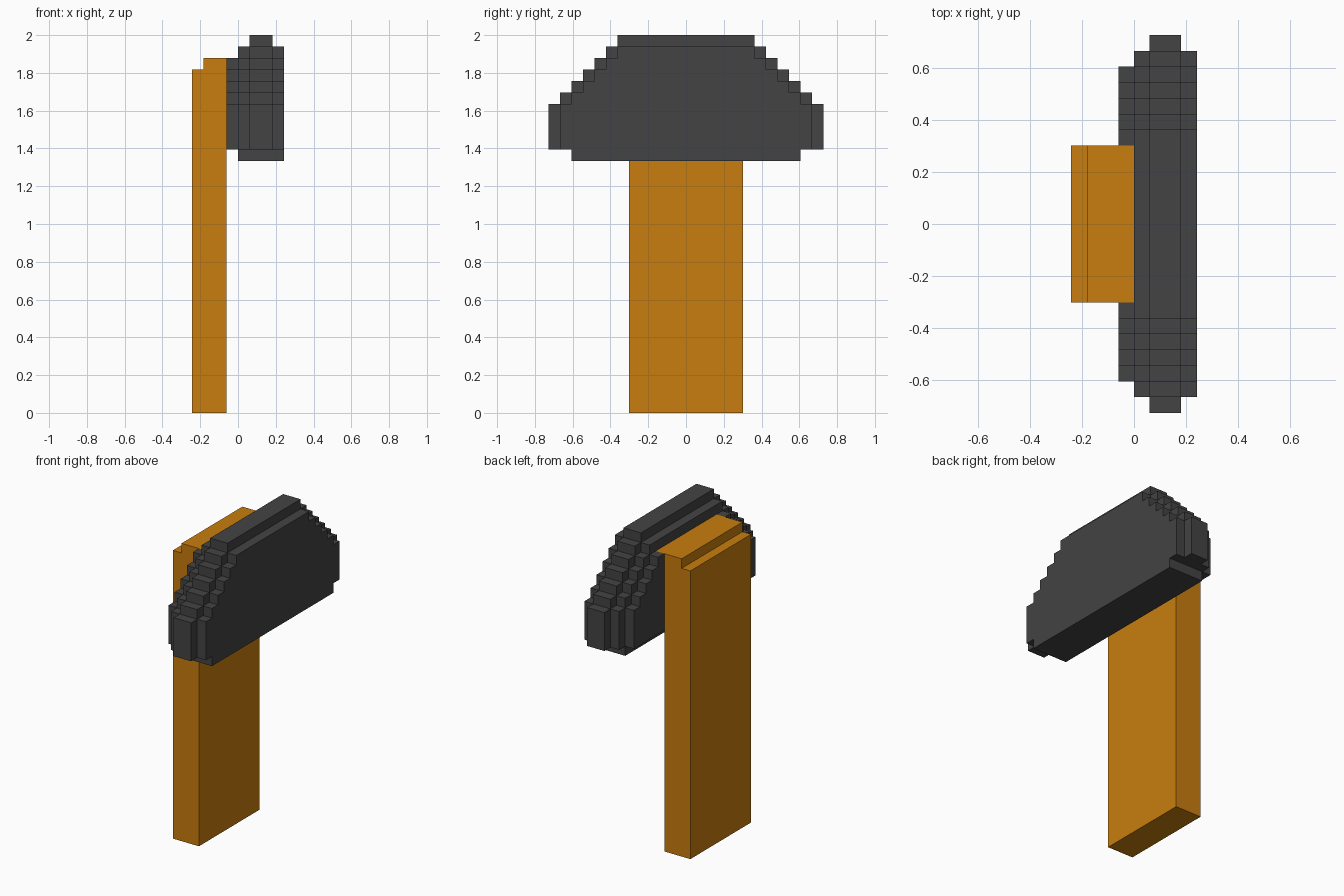
import bpy, bmesh
from mathutils import Vector

if "Cube" in bpy.data.objects:
    bpy.data.objects.remove(bpy.data.objects["Cube"])

U = 2 / 33  # one block


def material(name, rgb):
    m = bpy.data.materials.new(name)
    m.diffuse_color = (*rgb, 1)
    m.use_nodes = True
    m.node_tree.nodes["Principled BSDF"].inputs["Base Color"].default_value = m.diffuse_color
    return m


# Handle: slab three blocks thick, with a tongue set into the head
def handle_cells():
    tops = {-4: (0, 30), -3: (0, 31), -2: (0, 31), -1: (23, 31)}
    return {(x, y, z) for x, (lo, hi) in tops.items()
            for y in range(-5, 5) for z in range(lo, hi)}


# Head: stepped arch, each outer layer shrunk by one block
def half_width(x, z):
    inset = {-1: 2, 0: 1, 1: 0, 2: 0, 3: 1}[x]
    if z == 22:
        return 0 if x < 0 else 10
    if z >= 33 - inset:
        return 0
    return 12 - max(0, z - 26) - inset


def head_cells():
    return {(x, y, z) for x in range(-1, 4) for z in range(22, 33)
            for y in range(-half_width(x, z), half_width(x, z))}


# Outer skin of a block set, merged into flat faces
def build(name, cells, solid, mat):
    bm = bmesh.new()
    verts = {}

    def vert(p):
        key = tuple(round(c) for c in p)
        if key not in verts:
            verts[key] = bm.verts.new(Vector(key) * U)
        return verts[key]

    for c in sorted(cells):
        for axis in range(3):
            for side in (0, 1):
                n = list(c)
                n[axis] += 1 if side else -1
                if tuple(n) in solid:
                    continue
                a, b = (axis + 1) % 3, (axis + 2) % 3
                corners = []
                for i, j in ((0, 0), (1, 0), (1, 1), (0, 1)):
                    p = list(c)
                    p[axis] += side
                    p[a] += i
                    p[b] += j
                    corners.append(vert(p))
                bm.faces.new(corners if side else corners[::-1])
    bmesh.ops.dissolve_limit(bm, angle_limit=0.01, verts=bm.verts[:], edges=bm.edges[:])
    me = bpy.data.meshes.new(name)
    bm.to_mesh(me)
    bm.free()
    me.materials.append(mat)
    ob = bpy.data.objects.new(name, me)
    bpy.context.collection.objects.link(ob)


handle = handle_cells()
head = head_cells() - handle
solid = handle | head
build("handle", handle, solid, material("orange wood", (0.578, 0.205, 0.0044)))
build("head", head, solid, material("dark grey", (0.057, 0.057, 0.057)))
